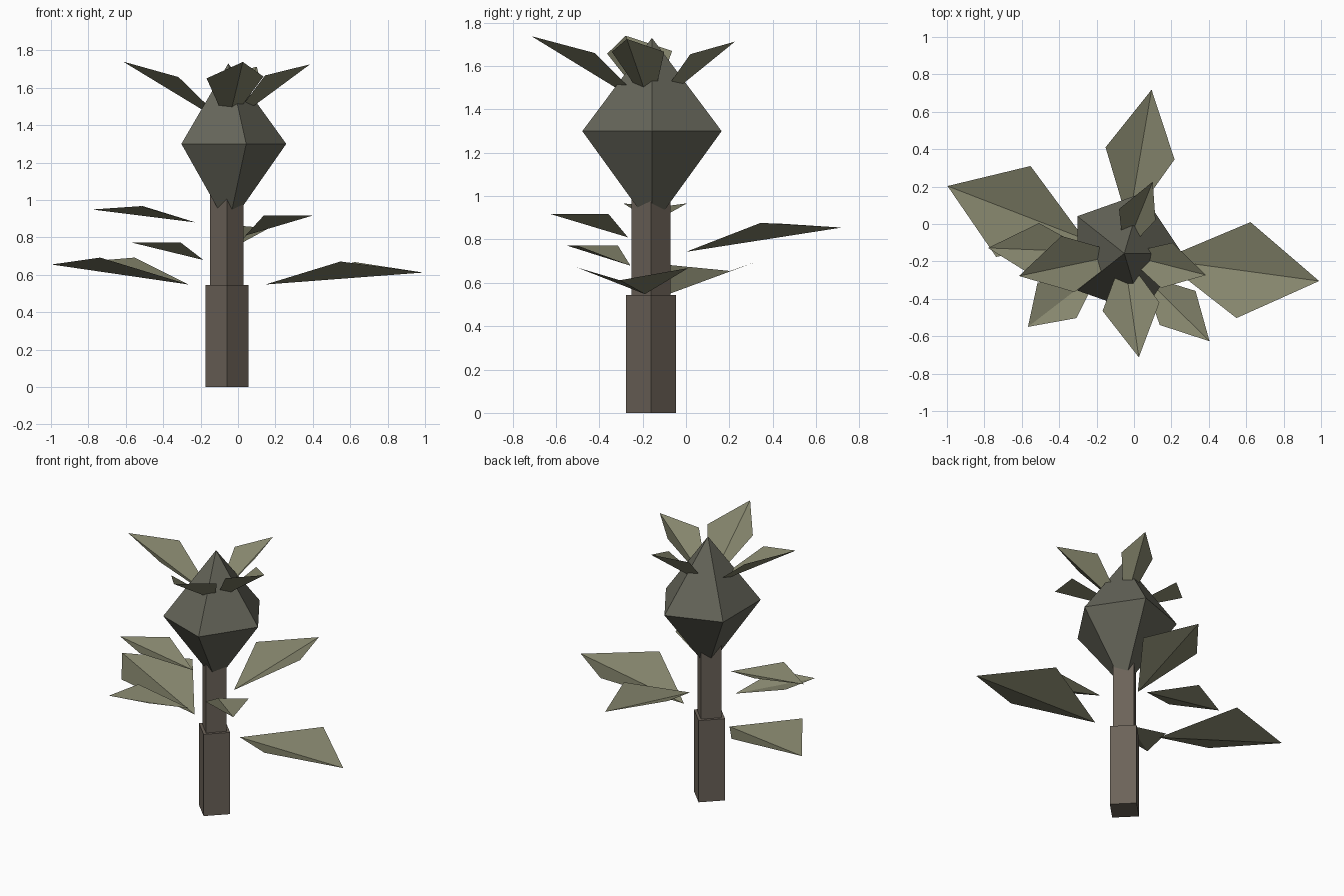
import bpy, bmesh
from math import radians, cos, sin

if "Cube" in bpy.data.objects:
    bpy.data.objects.remove(bpy.data.objects["Cube"])

AXIS_X, AXIS_Y = -0.06, -0.162


def material(name, color):
    m = bpy.data.materials.new(name)
    m.diffuse_color = (*color, 1)
    m.use_nodes = True
    m.node_tree.nodes["Principled BSDF"].inputs["Base Color"].default_value = m.diffuse_color
    return m


BARK = material("bark", (0.15, 0.125, 0.10))
GREEN = material("bud_green", (0.13, 0.13, 0.10))
LEAF = material("leaf_green", (0.24, 0.24, 0.155))


def add_object(name, bm, mat):
    mesh = bpy.data.meshes.new(name)
    bm.to_mesh(mesh)
    bm.free()
    mesh.materials.append(mat)
    obj = bpy.data.objects.new(name, mesh)
    bpy.context.collection.objects.link(obj)
    return obj


def post(name, radius, z0, z1):
    """Square post turned corner-on to the front."""
    bm = bmesh.new()
    bmesh.ops.create_cone(bm, cap_ends=True, segments=4, radius1=radius,
                          radius2=radius, depth=z1 - z0)
    # put the corners exactly on the x and y axes
    for v in bm.verts:
        if abs(abs(v.co.x) - abs(v.co.y)) < 1e-4:
            x, y = v.co.x, v.co.y
            v.co.x, v.co.y = (x - y) * 0.70711, (x + y) * 0.70711
    bmesh.ops.translate(bm, verts=bm.verts, vec=(AXIS_X, AXIS_Y, (z0 + z1) / 2))
    add_object(name, bm, BARK)


def bud(name, center, rx, ry, z_low, z_mid, z_high):
    """Five-sided double pyramid."""
    cx, cy = center
    bm = bmesh.new()
    ring = [bm.verts.new((cx + rx * cos(radians(72 * i)),
                          cy + ry * sin(radians(72 * i)), z_mid)) for i in range(5)]
    low = bm.verts.new((cx, cy, z_low))
    high = bm.verts.new((cx, cy, z_high))
    for i in range(5):
        a, b = ring[i], ring[(i + 1) % 5]
        bm.faces.new((a, b, high))
        bm.faces.new((b, a, low))
    add_object(name, bm, GREEN)


def leaf(name, base, side_a, side_b, tip):
    """Folded kite: two triangles sharing the midrib."""
    bm = bmesh.new()
    b, s, t, u = [bm.verts.new(p) for p in (base, side_a, tip, side_b)]
    for tri in ((b, s, t), (b, t, u)):
        f = bm.faces.new(tri)
        f.normal_update()
        if f.normal.z < 0:
            f.normal_flip()
    add_object(name, bm, LEAF)


# Stem
post("lower_stem", 0.115, 0.0, 0.545)
post("upper_stem", 0.09, 0.545, 1.15)

# Bud
bud("bud", (-0.052, -0.157), 0.31, 0.338, 0.855, 1.3, 1.73)

# Stem leaves: base, two sides, tip
stem_leaves = [
    ((0.147, -0.19, 0.548), (0.623, 0.01, 0.668), (0.548, -0.503, 0.671), (0.99, -0.305, 0.612)),
    ((-0.265, -0.08, 0.548), (-0.553, 0.31, 0.692), (-0.737, -0.176, 0.692), (-0.997, 0.203, 0.655)),
    ((-0.227, -0.15, 0.88), (-0.508, 0.005, 0.967), (-0.52, -0.29, 0.967), (-0.78, -0.128, 0.949)),
    ((-0.185, -0.256, 0.679), (-0.307, -0.503, 0.773), (-0.516, -0.314, 0.772), (-0.567, -0.55, 0.772)),
    ((0.04, -0.268, 0.81), (0.329, -0.358, 0.918), (0.138, -0.54, 0.917), (0.404, -0.627, 0.918)),
    ((-0.03, 0.0, 0.743), (-0.152, 0.41, 0.875), (0.217, 0.345, 0.877), (0.094, 0.718, 0.855)),
]
for i, pts in enumerate(stem_leaves):
    leaf(f"stem_leaf_{i + 1}", *pts)

# Crown leaves, all growing from one point inside the bud
crown = (-0.055, -0.16, 1.40)
crown_leaves = [
    ((-0.388, -0.064, 1.67), (-0.318, -0.364, 1.657), (-0.615, -0.278, 1.74)),
    ((0.145, -0.342, 1.666), (0.205, -0.10, 1.666), (0.385, -0.273, 1.725)),
    ((-0.168, -0.465, 1.65), (0.136, -0.42, 1.66), (0.026, -0.713, 1.738)),
    ((0.115, 0.02, 1.655), (-0.08, 0.08, 1.655), (0.10, 0.226, 1.713)),
]
for i, pts in enumerate(crown_leaves):
    leaf(f"crown_leaf_{i + 1}", crown, *pts)
